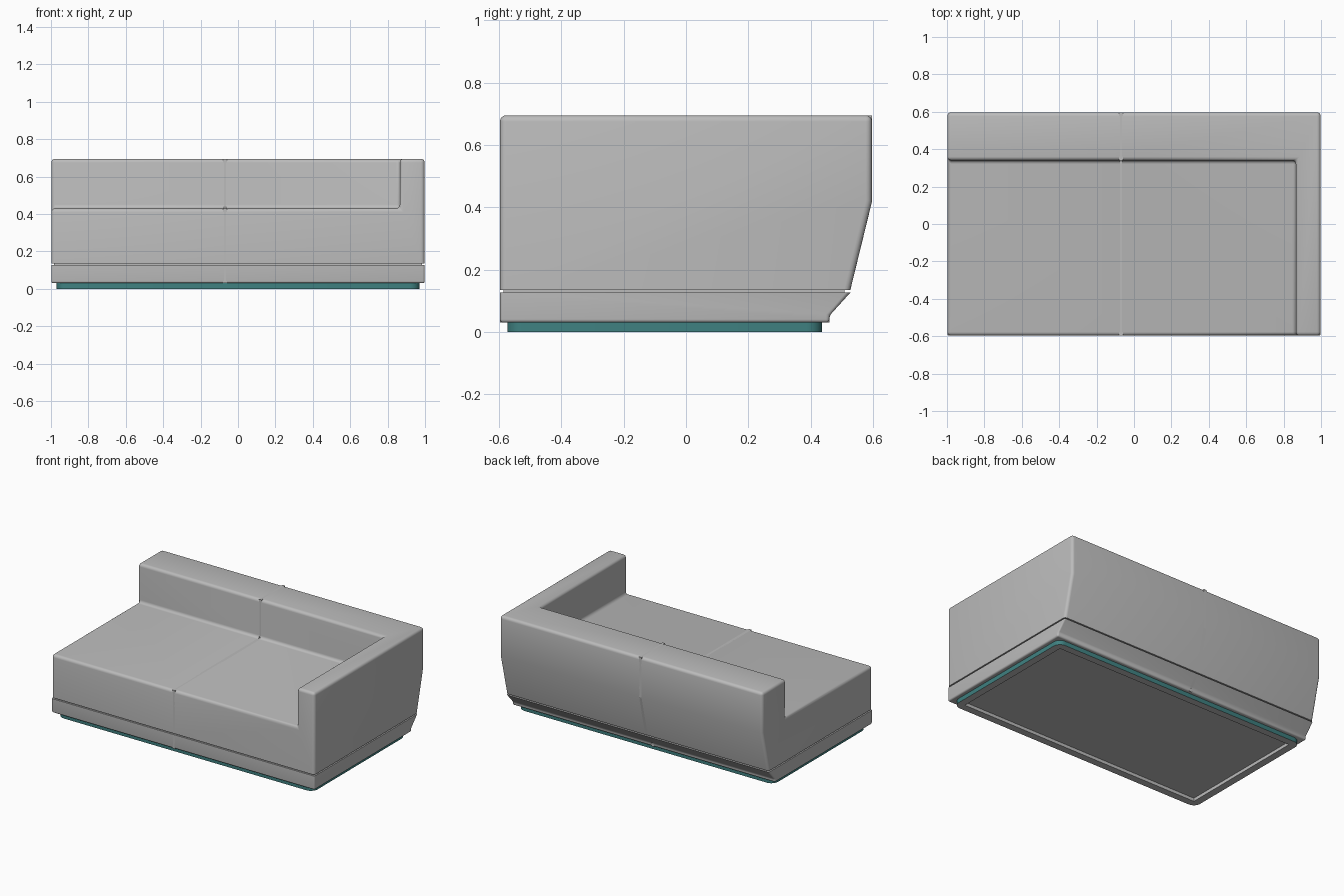
import bpy
import bmesh
import math

cube = bpy.data.objects.get("Cube")
if cube:
    bpy.data.objects.remove(cube, do_unlink=True)


def material(name, rgb):
    mat = bpy.data.materials.new(name)
    mat.use_nodes = True
    mat.diffuse_color = (*rgb, 1)
    mat.node_tree.nodes["Principled BSDF"].inputs["Base Color"].default_value = (*rgb, 1)
    return mat


FABRIC = material("grey fabric", (0.5, 0.5, 0.5))
TEAL = material("teal plinth", (0.05, 0.22, 0.22))

SEAM_X, GAP = -0.07, 0.005          # joint between the two modules
SEAM_Z = 0.13                       # joint between shell and skirt
SEAT_Z, BACK_Y, ARM_X, TOP_Z = 0.43, 0.34, 0.865, 0.695
SHELL_Z, SKIRT_Z = SEAM_Z + 0.004, SEAM_Z - 0.004

outer_shell = [(-0.597, SHELL_Z), (0.527, SHELL_Z), (0.597, 0.42),
               (0.597, TOP_Z), (-0.597, TOP_Z)]
seat_shell = outer_shell[:4] + [(BACK_Y, TOP_Z), (BACK_Y, SEAT_Z), (-0.597, SEAT_Z)]
skirt = [(-0.597, 0.03), (0.46, 0.03), (0.46, 0.052), (0.527, SKIRT_Z), (-0.597, SKIRT_Z)]


def prism(name, profile, x0, x1, inset=0):
    """Extrude a (y, z) profile along x, optionally shrunk."""
    bm = bmesh.new()
    face = bm.faces.new([bm.verts.new((x0, y, z)) for y, z in profile])
    if inset:
        rim = bmesh.ops.inset_region(bm, faces=[face], thickness=inset)["faces"]
        bmesh.ops.delete(bm, geom=rim, context="FACES")
    ext = bmesh.ops.extrude_face_region(bm, geom=bm.faces[:])
    moved = [v for v in ext["geom"] if isinstance(v, bmesh.types.BMVert)]
    bmesh.ops.translate(bm, verts=moved, vec=(x1 - x0, 0, 0))
    bmesh.ops.recalc_face_normals(bm, faces=bm.faces[:])
    return add_object(name, bm, [FABRIC])


def add_object(name, bm, mats):
    mesh = bpy.data.meshes.new(name)
    bm.to_mesh(mesh)
    bm.free()
    for mat in mats:
        mesh.materials.append(mat)
    obj = bpy.data.objects.new(name, mesh)
    bpy.context.collection.objects.link(obj)
    return obj


def activate(obj):
    bpy.ops.object.select_all(action="DESELECT")
    obj.select_set(True)
    bpy.context.view_layer.objects.active = obj


def smooth(obj):
    activate(obj)
    bpy.ops.object.shade_smooth_by_angle(angle=math.radians(35))


def round_edges(obj, radius):
    """Round every hard edge except the ones lying along a joint."""
    bm = bmesh.new()
    bm.from_mesh(obj.data)
    bmesh.ops.remove_doubles(bm, verts=bm.verts[:], dist=0.0005)

    def on_joint(edge):
        return (all(abs(v.co.x - SEAM_X) < 0.01 for v in edge.verts)
                or all(abs(v.co.z - SEAM_Z) < 0.01 for v in edge.verts))

    hard = [e for e in bm.edges
            if e.calc_face_angle(0) > math.radians(25) and not on_joint(e)]
    bmesh.ops.bevel(bm, geom=hard, offset=radius, segments=4, profile=0.5,
                    affect="EDGES", clamp_overlap=True)
    bm.to_mesh(obj.data)
    bm.free()
    smooth(obj)


# Upholstered shells: an open end module and one with an arm
open_module = prism("open_seat_module", seat_shell, -0.998, SEAM_X - GAP)
arm_module = prism("arm_seat_module", outer_shell, SEAM_X + GAP, 0.998)
hollow = prism("seat_cutter", [(-1, SEAT_Z), (BACK_Y, SEAT_Z), (BACK_Y, 1), (-1, 1)], -1, ARM_X)
hollow.hide_render = True
cut = arm_module.modifiers.new("seat hollow", "BOOLEAN")
cut.object, cut.operation, cut.solver = hollow, "DIFFERENCE", "EXACT"
activate(arm_module)
bpy.ops.object.modifier_apply(modifier=cut.name)
bpy.data.objects.remove(hollow, do_unlink=True)
for module in (open_module, arm_module):
    round_edges(module, 0.02)

# Lower skirts
for label, x0, x1 in (("open", -0.998, SEAM_X - GAP), ("arm", SEAM_X + GAP, 0.998)):
    round_edges(prism(label + "_module_skirt", skirt, x0, x1), 0.014)

# Recessed fillers behind the joints
prism("shell_joint_filler", seat_shell, SEAM_X - 0.01, SEAM_X + 0.01, 0.015)
prism("skirt_joint_filler", skirt, SEAM_X - 0.01, SEAM_X + 0.01, 0.012)
prism("skirt_top_filler", [(-0.585, 0.11), (0.505, 0.11), (0.512, 0.15), (-0.585, 0.15)],
      -0.985, 0.985)

# Plinth: rounded slab with teal sides and a recessed underside
bm = bmesh.new()
bmesh.ops.create_cube(bm, size=1)
for v in bm.verts:
    v.co = (v.co.x * 1.94, v.co.y * 1.01 - 0.068, 0.018 + v.co.z * 0.036)
upright = [e for e in bm.edges if abs(e.verts[0].co.z - e.verts[1].co.z) > 0.01]
bmesh.ops.bevel(bm, geom=upright, offset=0.05, segments=6, profile=0.5, affect="EDGES")
bm.normal_update()
for f in bm.faces:
    f.material_index = 1 if abs(f.normal.z) < 0.5 else 0
bottom = min(bm.faces, key=lambda f: f.calc_center_median().z)
bmesh.ops.inset_region(bm, faces=[bottom], thickness=0.05)
wall = bmesh.ops.extrude_discrete_faces(bm, faces=[bottom])["faces"][0]
bmesh.ops.translate(bm, verts=wall.verts[:], vec=(0, 0, 0.022))
bmesh.ops.recalc_face_normals(bm, faces=bm.faces[:])
smooth(add_object("plinth", bm, [FABRIC, TEAL]))
